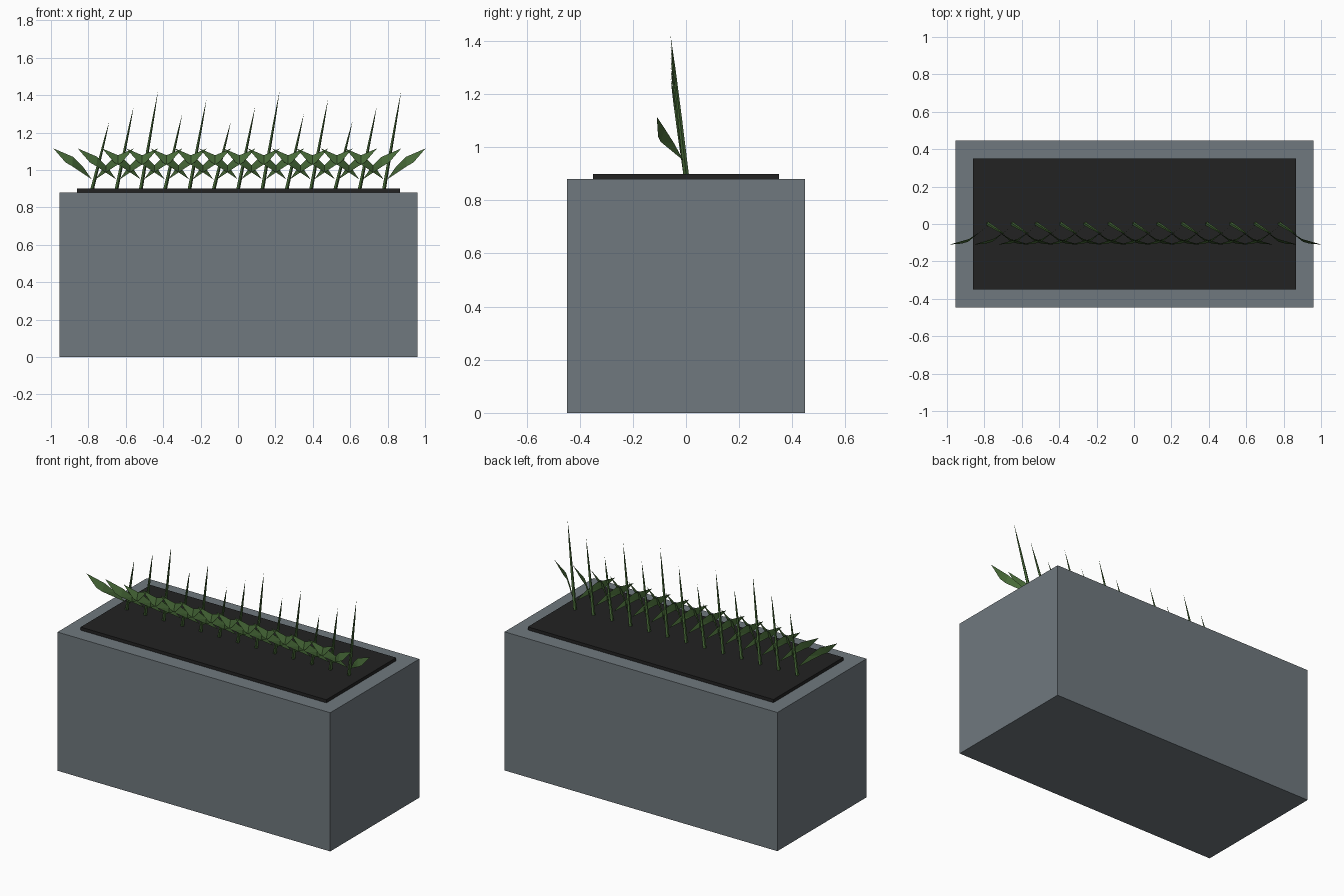
import bpy
import bmesh
import math
from mathutils import Vector

cube = bpy.data.objects.get("Cube")
if cube:
    bpy.data.objects.remove(cube, do_unlink=True)


def material(name, rgb):
    mat = bpy.data.materials.new(name)
    mat.use_nodes = True
    mat.diffuse_color = (*rgb, 1)
    mat.node_tree.nodes["Principled BSDF"].inputs["Base Color"].default_value = (*rgb, 1)
    return mat


STONE = material("grey stone", (0.16, 0.19, 0.21))
SOIL = material("dark soil", (0.016, 0.016, 0.016))
GREEN = material("leaf green", (0.065, 0.147, 0.04))


def finish(name, bm, mat):
    mesh = bpy.data.meshes.new(name)
    bm.to_mesh(mesh)
    bm.free()
    mesh.materials.append(mat)
    obj = bpy.data.objects.new(name, mesh)
    bpy.context.collection.objects.link(obj)
    return obj


def box(name, size, bottom, mat):
    bm = bmesh.new()
    bmesh.ops.create_cube(bm, size=1)
    bmesh.ops.scale(bm, vec=size, verts=bm.verts)
    bmesh.ops.translate(bm, vec=(0.003, 0, bottom + size[2] / 2), verts=bm.verts)
    return finish(name, bm, mat)


def add_stalk(bm, base, height, sides=5):
    """Tapered stalk leaning sideways and forward to a point."""
    rings = []
    for t, radius in ((0, 0.011), (0.4, 0.0085), (0.75, 0.005)):
        centre = base + Vector((0.092 * t, -0.058 * t, height * t))
        rings.append([bm.verts.new(centre + Vector((
            radius * math.cos(math.tau * k / sides),
            radius * math.sin(math.tau * k / sides), 0))) for k in range(sides)])
    tip = bm.verts.new(base + Vector((0.092, -0.058, height)))
    for low, high in zip(rings, rings[1:]):
        for k in range(sides):
            n = (k + 1) % sides
            bm.faces.new((low[k], low[n], high[n], high[k]))
    for k in range(sides):
        bm.faces.new((rings[-1][k], rings[-1][(k + 1) % sides], tip))
    bm.faces.new(rings[0][::-1])


# Outline of one leaf: root, upper edge, tip, lower edge
LEAF = [(0.01, -0.01, 0.05), (0.055, -0.045, 0.115), (0.11, -0.08, 0.17),
        (0.215, -0.11, 0.215), (0.15, -0.105, 0.14), (0.115, -0.095, 0.12)]


def add_leaf(bm, base, side):
    root, inner, upper, tip, lower, under = [
        bm.verts.new(base + Vector((x * side, y, z))) for x, y, z in LEAF]
    for face in ((root, under, inner), (inner, under, upper),
                 (upper, under, lower), (upper, lower, tip)):
        bm.faces.new(face if side > 0 else face[::-1])


# Planter and its bed
box("planter_box", (1.915, 0.894, 0.88), 0, STONE)
box("soil_bed", (1.725, 0.70, 0.02), 0.88, SOIL)

# Row of plants with a repeating pattern of heights
stalks, leaves = bmesh.new(), bmesh.new()
for i in range(13):
    base = Vector((0.13 * (i - 6), 0, 0.90))
    add_stalk(stalks, base, 0.36 + 0.04 * (2 * i % 5))
    for side in (-1, 1):
        add_leaf(leaves, base + Vector((0.008, 0, 0)), side)
finish("plant_stalks", stalks, GREEN)
finish("plant_leaves", leaves, GREEN)
